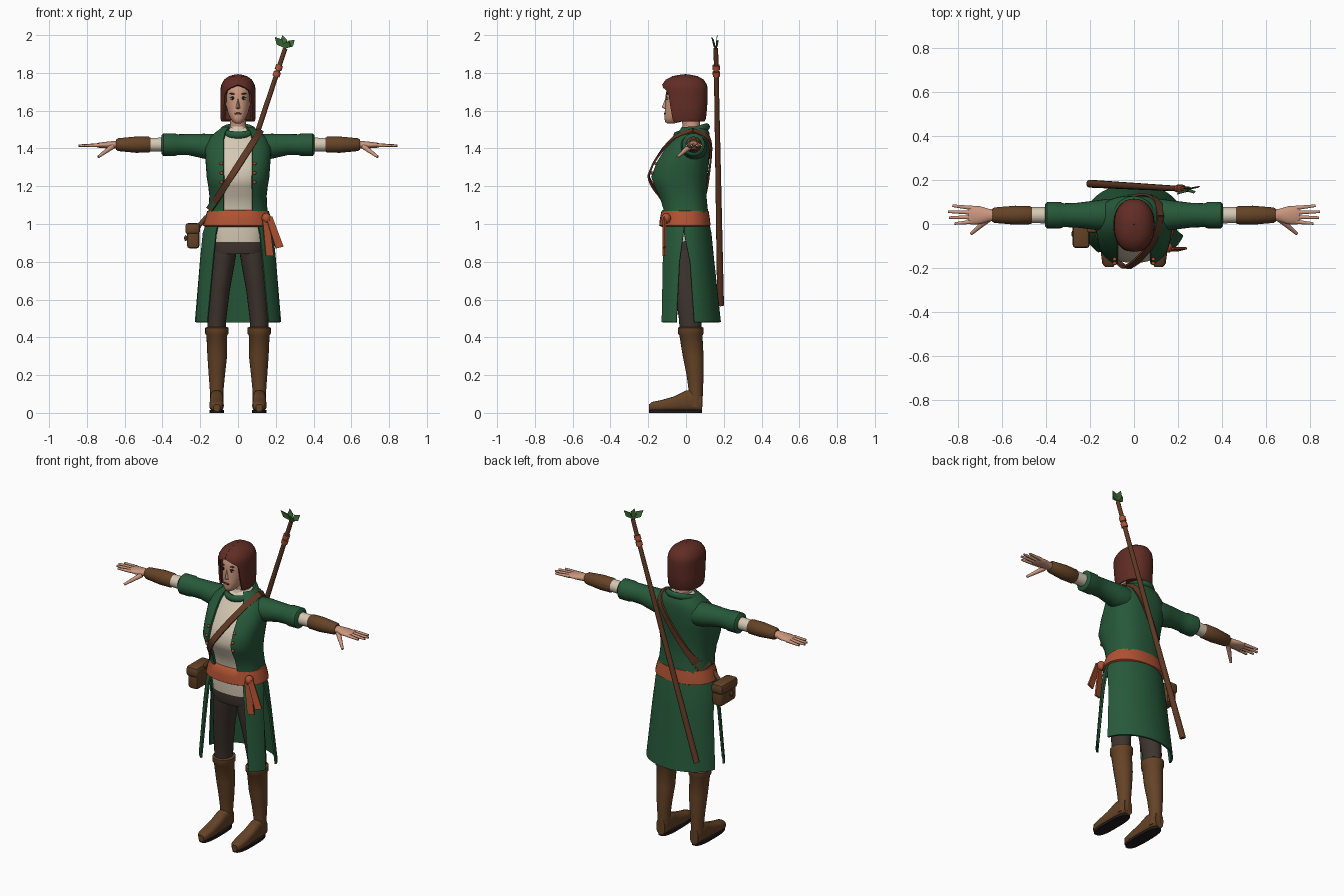
import bpy, bmesh
from math import sin, cos, asin, pi, radians
from mathutils import Vector, Matrix

if "Cube" in bpy.data.objects:
    bpy.data.objects.remove(bpy.data.objects["Cube"])


def paint(name, *rgb):
    m = bpy.data.materials.new(name)
    m.use_nodes = True
    m.diffuse_color = (*rgb, 1)
    m.node_tree.nodes["Principled BSDF"].inputs["Base Color"].default_value = (*rgb, 1)
    return m


GREEN = paint("coat green", .02, .1, .042)
CREAM = paint("shirt cream", .66, .58, .45)
SKIN = paint("skin", .6, .31, .21)
HAIR = paint("hair auburn", .12, .026, .018)
DARK = paint("trouser brown", .048, .034, .027)
LEATHER = paint("boot leather", .13, .056, .02)
WOOD = paint("staff brown", .115, .04, .018)
RUST = paint("sash rust", .43, .085, .033)
LEAF = paint("leaf green", .05, .15, .04)
BLACK = paint("sole black", .014, .011, .01)


def finish(name, bm, mat, mirror=False, solid=0, bevel=0):
    """Turn a bmesh into a named, shaded object with its modifiers applied."""
    bmesh.ops.recalc_face_normals(bm, faces=bm.faces)
    me = bpy.data.meshes.new(name)
    bm.to_mesh(me)
    bm.free()
    me.materials.append(mat)
    ob = bpy.data.objects.new(name, me)
    bpy.context.collection.objects.link(ob)
    bpy.ops.object.select_all(action='DESELECT')
    ob.select_set(True)
    bpy.context.view_layer.objects.active = ob
    if solid:
        m = ob.modifiers.new("Solidify", 'SOLIDIFY')
        m.thickness, m.offset = solid, 0
    if bevel:
        m = ob.modifiers.new("Bevel", 'BEVEL')
        m.width, m.segments = bevel, 2
    if mirror:
        ob.modifiers.new("Mirror", 'MIRROR')
    for m in list(ob.modifiers):
        bpy.ops.object.modifier_apply(modifier=m.name)
    bpy.ops.object.shade_smooth_by_angle(angle=radians(45))
    return ob


def power(v, p):
    return (1 if v >= 0 else -1) * abs(v) ** (2 / p)


def loft(name, rings, mat, axis='z', p=2, n=24, arcs=None, **kw):
    """Skin rings (t, u, v, ru, rv) along an axis; arcs leave the rings open."""
    bm = bmesh.new()
    rows = []
    for i, (t, u, v, ru, rv) in enumerate(rings):
        a, b = arcs[i] if arcs else (0, 2 * pi)
        row = []
        for k in range(n + 1 if arcs else n):
            th = a + (b - a) * k / n
            x, y = u + ru * power(sin(th), p), v - rv * power(cos(th), p)
            row.append(bm.verts.new({'z': (x, y, t), 'x': (t, x, y), 'y': (x, t, y)}[axis]))
        rows.append(row)
    for r, s in zip(rows, rows[1:]):
        for k in range(n):
            j = (k + 1) % len(r)
            bm.faces.new((r[k], r[j], s[j], s[k]))
    if not arcs:
        bm.faces.new(rows[0])
        bm.faces.new(rows[-1])
    return finish(name, bm, mat, **kw)


def body(rings, inset=0):
    """Rings given as (z, half width, front y, back y)."""
    return [(z, 0, (f + b) / 2, w - inset, (b - f) / 2 - inset) for z, w, f, b in rings]


def rod(name, a, b, r1, r2, mat, n=10, **kw):
    a, b = Vector(a), Vector(b)
    bm = bmesh.new()
    m = Matrix.Translation((a + b) / 2) @ (b - a).to_track_quat('Z', 'Y').to_matrix().to_4x4()
    bmesh.ops.create_cone(bm, cap_ends=True, segments=n, radius1=r1, radius2=r2,
                          depth=(b - a).length, matrix=m)
    return finish(name, bm, mat, **kw)


def blob(name, at, size, mat, tilt=0, **kw):
    bm = bmesh.new()
    m = Matrix.Translation(at) @ Matrix.Rotation(tilt, 4, 'Y') @ Matrix.Diagonal((*size, 1))
    bmesh.ops.create_uvsphere(bm, u_segments=16, v_segments=10, radius=1, matrix=m)
    return finish(name, bm, mat, **kw)


def box(name, at, size, mat, **kw):
    bm = bmesh.new()
    bmesh.ops.create_cube(bm, size=1, matrix=Matrix.Translation(at) @ Matrix.Diagonal((*size, 1)))
    return finish(name, bm, mat, **kw)


def plate(name, pts, mat, **kw):
    bm = bmesh.new()
    bm.faces.new([bm.verts.new(q) for q in pts])
    return finish(name, bm, mat, **kw)


# Torso: shirt inside an open coat
P = 2.5
TORSO = [(1.0, .165, -.125, .12), (1.07, .15, -.12, .11), (1.15, .146, -.145, .102),
         (1.2, .152, -.172, .103), (1.25, .16, -.188, .106), (1.32, .165, -.16, .115),
         (1.4, .17, -.11, .122), (1.45, .15, -.07, .122), (1.485, .11, -.045, .117),
         (1.51, .075, -.025, .1)]
edge = [asin(min(.075 / w, .6) ** (P / 2)) for z, w, f, b in TORSO]
loft("coat_body", body(TORSO), GREEN, p=P, n=36, arcs=[(e, 2 * pi - e) for e in edge], solid=.012)
loft("shirt", body([(.905, .152, -.118, .105)] + TORSO, .012), CREAM, p=P, n=36)
loft("shirt_collar", [(1.46, 0, .03, .06, .065), (1.515, 0, .035, .052, .055)], CREAM)
loft("hips", body([(.84, .135, -.1, .09), (.87, .145, -.108, .1), (.92, .14, -.104, .1)]), DARK, p=P)


def surface(x, z, back):
    """Y of the coat at x and z, lifted a little off the cloth."""
    z = min(max(z, 1.0), 1.509)
    for lo, hi in zip(TORSO, TORSO[1:]):
        if lo[0] <= z <= hi[0]:
            k = (z - lo[0]) / (hi[0] - lo[0])
            w, f, b = (s + (e - s) * k for s, e in zip(lo[1:], hi[1:]))
            break
    d = (1 - min(abs(x) / w, 1) ** P) ** (1 / P) * ((b - f) / 2 + .014)
    return (f + b) / 2 + (d if back else -d)


# Collar roll, tilted up at the back
bm = bmesh.new()
N, M = 28, 8
grid = []
for i in range(N):
    t = 2 * pi * i / N
    grid.append([bm.verts.new(((.08 + .017 * cos(s)) * sin(t), .03 - (.08 + .017 * cos(s)) * cos(t),
                               1.492 - .022 * cos(t) + .02 * sin(s)))
                 for s in (2 * pi * j / M for j in range(M))])
for i in range(N):
    for j in range(M):
        a, b, k = grid[i], grid[(i + 1) % N], (j + 1) % M
        bm.faces.new((a[j], b[j], b[k], a[k]))
finish("coat_collar", bm, GREEN)

# Coat skirt: one back panel and two front panels parted by side slits
SKIRT = [(1.02, .16, -.125, .115), (.95, .182, -.145, .13), (.8, .2, -.155, .145), (.48, .23, -.175, .18)]
inner = [asin(x / r[1]) for x, r in zip((.1, .115, .13, .16), SKIRT)]
loft("coat_front_panels", body(SKIRT), GREEN, n=8, solid=.01, mirror=True,
     arcs=list(zip(inner, (1.57, 1.53, 1.38, 1.27))))
loft("coat_back_panel", body(SKIRT), GREEN, n=28, solid=.01,
     arcs=[(a, 2 * pi - a) for a in (1.57, 1.55, 1.74, 1.8)])

# Sash with knot and tails
loft("sash", body([(.985, .17, -.13, .12), (.992, .185, -.142, .13), (1.03, .176, -.138, .126),
                   (1.068, .163, -.13, .12), (1.075, .145, -.12, .11)]), RUST, p=2.2, n=32)
blob("sash_knot", (.15, -.105, 1.03), (.025, .025, .028), RUST)
plate("sash_tail_inner", [(.13, -.12, 1.02), (.165, -.11, 1.02), (.188, -.11, .83), (.148, -.12, .83)],
      RUST, solid=.01)
plate("sash_tail_outer", [(.15, -.12, 1.03), (.18, -.11, 1.04), (.24, -.11, .88), (.2, -.12, .87)],
      RUST, solid=.01)

# Shoulder strap, front and back
for side, back in (("front", False), ("back", True)):
    bm = bmesh.new()
    rows = []
    for i in range(21):
        x, z = -.15 + .27 * i / 20, 1.075 + .42 * i / 20
        rows.append([bm.verts.new((x + dx, surface(x + dx, z - dx * .65, back), z - dx * .65))
                     for dx in (-.014, .014)])
    for a, b in zip(rows, rows[1:]):
        bm.faces.new((a[0], a[1], b[1], b[0]))
    finish("strap_" + side, bm, WOOD, solid=.01)

for z in (1.22, 1.27, 1.32):
    blob("coat_button", (.088, surface(.088, z, False), z), (.009, .008, .009), RUST, mirror=True)

# Arms
AY, AZ = .04, 1.42


def arm(name, rings, mat, **kw):
    return loft(name, [(x, AY, AZ + dz, ry, rz) for x, dz, ry, rz in rings], mat,
                axis='x', mirror=True, **kw)


arm("sleeves", [(.05, -.01, .045, .04), (.08, -.012, .068, .062), (.13, -.014, .073, .07),
                (.18, -.008, .066, .066), (.26, 0, .056, .056), (.32, 0, .054, .055),
                (.335, 0, .06, .06), (.395, 0, .06, .06), (.404, 0, .05, .05)], GREEN)
arm("shirt_cuffs", [(.39, 0, .037, .037), (.475, 0, .036, .036)], CREAM)
arm("bracers", [(.463, 0, .036, .036), (.472, 0, .041, .042), (.54, 0, .043, .043),
                (.635, 0, .035, .034), (.645, 0, .028, .027)], LEATHER)
arm("palms", [(.63, 0, .024, .022), (.665, -.001, .03, .02), (.7, -.002, .041, .017),
              (.74, -.003, .042, .013), (.752, -.003, .036, .008)], SKIN)
for i, tip in enumerate((.815, .84, .845, .825)):
    rod("finger", (.735, .01 + .021 * i, 1.417), (tip, .002 + .027 * i, 1.415), .0105, .006, SKIN,
        mirror=True)
rod("thumb", (.665, .02, 1.41), (.74, -.045, 1.355), .015, .007, SKIN, mirror=True)

# Legs and boots
loft("legs", [(.9, .07, 0, .07, .09), (.8, .082, 0, .066, .085), (.65, .1, .01, .057, .07),
              (.5, .112, .022, .05, .06), (.4, .112, .025, .047, .055)], DARK, mirror=True)
loft("boot_shafts", [(.455, .112, .025, .052, .06), (.45, .112, .025, .062, .068),
                     (.42, .112, .025, .062, .067), (.41, .112, .026, .055, .061),
                     (.3, .11, .038, .052, .055), (.2, .112, .048, .043, .045),
                     (.12, .113, .052, .036, .038), (.03, .113, .05, .036, .036)], LEATHER, mirror=True)
loft("boot_feet", [(y, .113, (h + .01) / 2, w, (h - .01) / 2) for y, w, h in
                   ((-.196, .018, .045), (-.18, .031, .058), (-.13, .038, .068), (-.06, .037, .088),
                    (0, .035, .118), (.05, .036, .12), (.085, .028, .1))],
     LEATHER, axis='y', p=2.8, mirror=True)
loft("boot_soles", [(z, .113, -.055, .038, .14) for z in (0, .016)], BLACK, p=2.8, mirror=True)

# Head and face
loft("neck", [(1.44, 0, .035, .055, .05), (1.5, 0, .03, .043, .045), (1.6, 0, .02, .042, .05)], SKIN)
loft("head", body([(1.533, .014, -.1, -.06), (1.54, .027, -.11, -.03), (1.56, .042, -.115, .02),
                   (1.59, .055, -.113, .05), (1.63, .064, -.11, .075), (1.68, .068, -.108, .085),
                   (1.73, .066, -.1, .085), (1.76, .045, -.07, .06)]), SKIN, p=2.2)
bm = bmesh.new()
tip, top, low, *wings = [bm.verts.new(q) for q in (
    (0, -.128, 1.618), (0, -.108, 1.668), (0, -.108, 1.606), (.014, -.106, 1.612), (-.014, -.106, 1.612))]
for wing in wings:
    bm.faces.new((tip, top, wing))
    bm.faces.new((tip, low, wing))
finish("nose", bm, SKIN)
blob("eye_whites", (.028, -.099, 1.664), (.014, .006, .007), CREAM, mirror=True)
blob("irises", (.028, -.104, 1.664), (.006, .003, .007), BLACK, mirror=True)
blob("eyelids", (.028, -.102, 1.671), (.016, .005, .003), BLACK, mirror=True)
blob("eyebrows", (.029, -.1, 1.689), (.017, .006, .004), HAIR, tilt=-.15, mirror=True)
blob("lips", (0, -.111, 1.584), (.02, .005, .006), HAIR)

# Bobbed hair, open around the face
HAIRLINE = [(1.545, .082, -.1, .092), (1.56, .088, -.105, .1), (1.62, .088, -.115, .106),
            (1.68, .087, -.122, .109), (1.705, .087, -.124, .109), (1.72, .086, -.124, .108),
            (1.735, .083, -.121, .105), (1.76, .069, -.103, .09), (1.777, .046, -.07, .06),
            (1.785, .018, -.028, .02), (1.787, .001, -.005, 0)]
gaps = (.95, .9, .86, .82, .7, .42) + (0,) * 5
loft("hair", body(HAIRLINE), HAIR, p=2.2, n=36, solid=.012, arcs=[(g, 2 * pi - g) for g in gaps])
loft("hair_underside", body([(1.55, .078, -.02, .092), (1.6, .08, -.02, .095)]), HAIR)

# Hip pouch
box("pouch", (-.237, -.03, .935), (.068, .15, .13), LEATHER, bevel=.018)
box("pouch_flap", (-.24, -.03, .975), (.078, .16, .06), LEATHER, bevel=.016)
blob("pouch_toggle", (-.277, -.045, .925), (.008, .014, .016), WOOD)
rod("pouch_loop", (-.215, -.03, .98), (-.165, -.03, 1.04), .012, .012, LEATHER)

# Staff with bindings and leaves
foot, head = Vector((-.2, .183, .57)), Vector((.25, .158, 1.93))
rod("staff", foot, head, .018, .012, WOOD, n=12)
for k in (.9, .925):
    rod("staff_binding", foot.lerp(head, k - .009), foot.lerp(head, k + .009), .019, .019, RUST, n=12)
for tx, ty, tz in ((.195, .135, 1.99), (.3, .172, 1.975), (.235, .165, 2.0), (.272, .14, 1.965)):
    tip = Vector((tx, ty, tz))
    out = (tip - head).normalized()
    wide = out.cross(Vector((0, 1, 0))).normalized() * .02
    mid = head.lerp(tip, .55)
    plate("leaf", [head, mid + wide, tip, mid - wide], LEAF, solid=.003)
